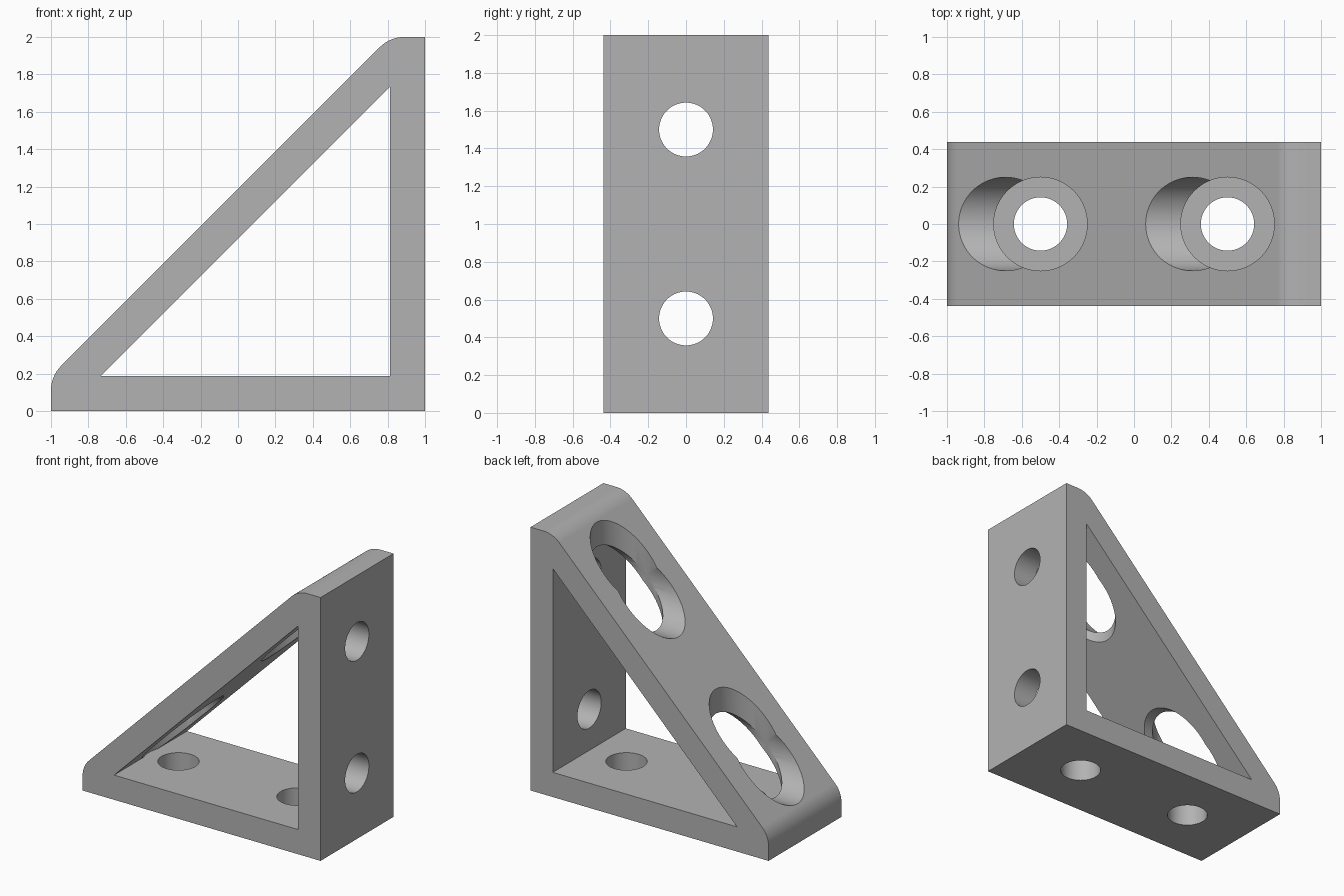
import bpy
import bmesh
from math import radians, sin, cos, tan, pi
from mathutils import Matrix, Vector

# Main dimensions
WALL = 0.1875                 # thickness of all three walls, also the corner radius
HALF = 0.4375                 # half depth
INNER = 1 - WALL
SCREW_R, ACCESS_R = 0.1425, 0.25
SPOTS = (-0.5, 0.5)

if "Cube" in bpy.data.objects:
    bpy.data.objects.remove(bpy.data.objects["Cube"], do_unlink=True)

grey = bpy.data.materials.new("plain grey")
grey.use_nodes = True
colour = (0.45, 0.45, 0.45, 1)
grey.diffuse_color = colour
grey.node_tree.nodes["Principled BSDF"].inputs["Base Color"].default_value = colour


def finish(bm, name):
    bmesh.ops.recalc_face_normals(bm, faces=bm.faces)
    mesh = bpy.data.meshes.new(name)
    bm.to_mesh(mesh)
    bm.free()
    mesh.materials.append(grey)
    obj = bpy.data.objects.new(name, mesh)
    bpy.context.collection.objects.link(obj)
    return obj


def prism(name, profile, half):
    """Extrude an x-z profile along y."""
    bm = bmesh.new()
    face = bm.faces.new([bm.verts.new((x, -half, z)) for x, z in profile])
    out = bmesh.ops.extrude_face_region(bm, geom=[face])
    verts = [v for v in out["geom"] if isinstance(v, bmesh.types.BMVert)]
    bmesh.ops.translate(bm, verts=verts, vec=(0, 2 * half, 0))
    return finish(bm, name)


def rod(name, start, end, radius):
    """Cylinder between two points."""
    start, end = Vector(start), Vector(end)
    axis = end - start
    bm = bmesh.new()
    place = Matrix.Translation((start + end) / 2) @ axis.to_track_quat('Z', 'Y').to_matrix().to_4x4()
    bmesh.ops.create_cone(bm, cap_ends=True, segments=96, radius1=radius,
                          radius2=radius, depth=axis.length, matrix=place)
    return finish(bm, name)


def arc(cx, cz, first, last, steps=10):
    return [(cx + WALL * cos(radians(first + (last - first) * i / steps)),
             cz + WALL * sin(radians(first + (last - first) * i / steps)))
            for i in range(steps + 1)]


# Outer triangle with two rounded tips
run = WALL * tan(pi / 8)
outline = [(-1, 0), (1, 0), (1, 2)]
outline += arc(INNER + run, 2 - WALL, 90, 135)
outline += arc(-1 + WALL, WALL - run, 135, 180)
bracket = prism("angle_bracket", outline, HALF)

# Triangular opening, its slope set back by one wall thickness
slope = 1 + WALL - WALL * 2 ** 0.5
cutters = [prism("opening_cutter", [(WALL - slope, WALL), (INNER, WALL),
                                    (INNER, INNER + slope)], 1)]

# Screw holes in base and upright, with wide access holes through the slope
for s in SPOTS:
    cutters += [
        rod("base_access_cutter", (s, 0, WALL), (s, 0, 3), ACCESS_R),
        rod("upright_access_cutter", (INNER, 0, 1 + s), (-2, 0, 1 + s), ACCESS_R),
        rod("base_screw_cutter", (s, 0, -0.5), (s, 0, 0.5), SCREW_R),
        rod("upright_screw_cutter", (1.5, 0, 1 + s), (0.6, 0, 1 + s), SCREW_R),
    ]

bpy.context.view_layer.objects.active = bracket
bracket.select_set(True)
for cutter in cutters:
    cut = bracket.modifiers.new("cut", 'BOOLEAN')
    cut.operation, cut.solver, cut.object = 'DIFFERENCE', 'EXACT', cutter
    bpy.ops.object.modifier_apply(modifier=cut.name)
    bpy.data.objects.remove(cutter, do_unlink=True)

# Smooth curves, crisp edges and flat walls
bpy.ops.object.shade_smooth_by_angle(angle=radians(25))
bracket.modifiers.new("flat_walls", 'WEIGHTED_NORMAL').keep_sharp = True
